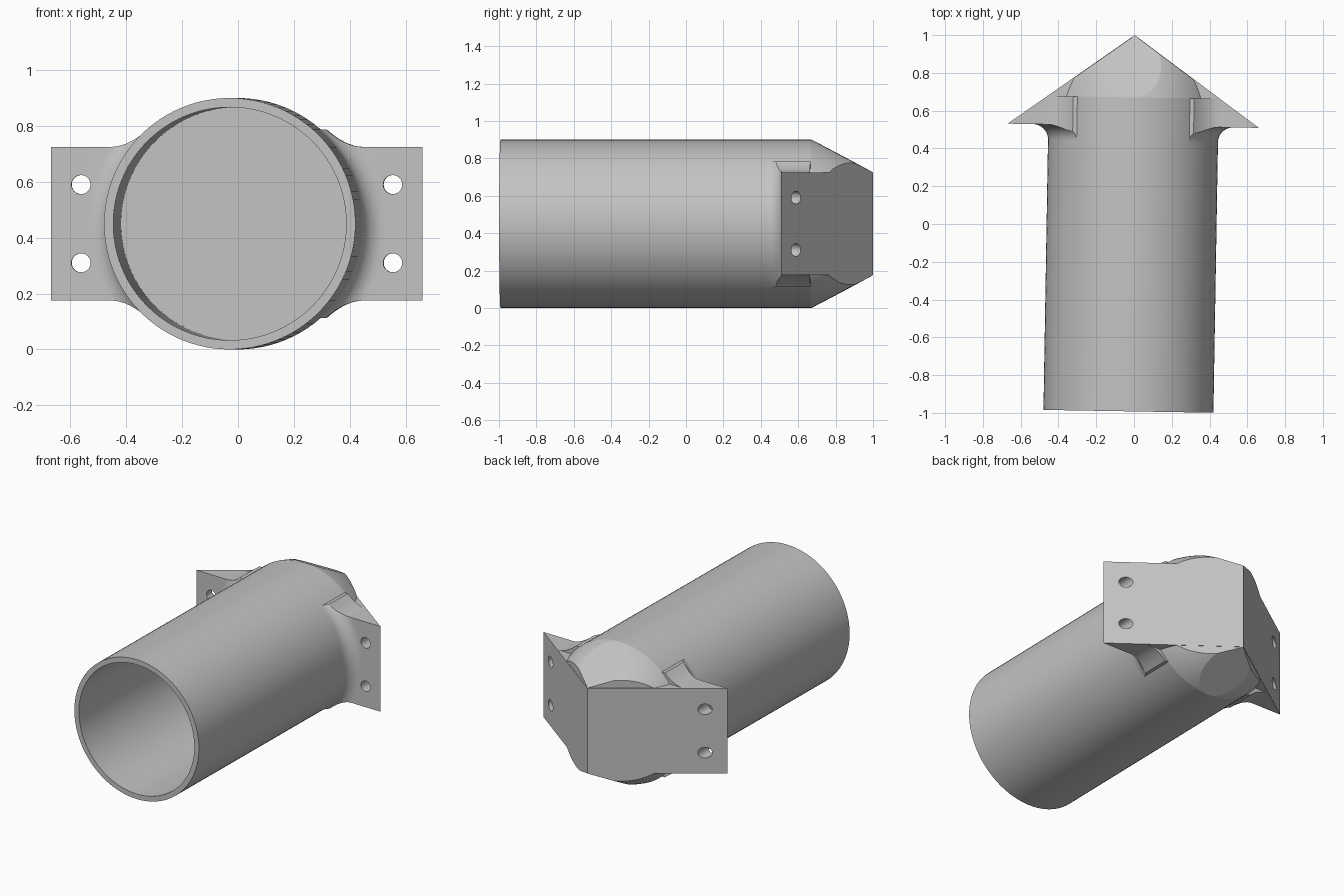
import bpy, bmesh, math
from mathutils import Vector, Matrix

if "Cube" in bpy.data.objects:
    bpy.data.objects.remove(bpy.data.objects["Cube"])

R, WALL_IN = 0.45, 0.417        # tube radii
SHOULDER, FLOOR, MOUTH = 0.67, 0.66, -0.992
HALF_W, TIP_Y, HALF_H = 0.665, 0.52, 0.275   # wedge bracket

grey = bpy.data.materials.new("light grey")
grey.use_nodes = True
grey.diffuse_color = (0.55, 0.55, 0.55, 1)
grey.node_tree.nodes["Principled BSDF"].inputs["Base Color"].default_value = grey.diffuse_color


def make(name, bm):
    bmesh.ops.remove_doubles(bm, verts=bm.verts, dist=1e-5)
    bmesh.ops.recalc_face_normals(bm, faces=bm.faces)
    me = bpy.data.meshes.new(name)
    bm.to_mesh(me)
    bm.free()
    me.materials.append(grey)
    ob = bpy.data.objects.new(name, me)
    bpy.context.collection.objects.link(ob)
    return ob


def revolve(profile, closed, n=96):
    """Turn (radius, y) points around the y axis."""
    bm = bmesh.new()
    rings = []
    for i in range(n):
        a = 2 * math.pi * i / n
        rings.append([bm.verts.new((r * math.cos(a), y, r * math.sin(a))) for r, y in profile])
    m = len(profile)
    for i in range(n):
        p, q = rings[i], rings[(i + 1) % n]
        for j in range(m if closed else m - 1):
            k = (j + 1) % m
            bm.faces.new((p[j], p[k], q[k], q[j]))
    bmesh.ops.remove_doubles(bm, verts=bm.verts, dist=1e-5)
    bmesh.ops.dissolve_degenerate(bm, edges=bm.edges, dist=1e-5)
    return bm


def prism(points, offset):
    """Extrude a flat outline by an offset vector."""
    bm = bmesh.new()
    face = bm.faces.new([bm.verts.new(p) for p in points])
    ext = bmesh.ops.extrude_face_region(bm, geom=[face])
    verts = [v for v in ext["geom"] if isinstance(v, bmesh.types.BMVert)]
    bmesh.ops.translate(bm, verts=verts, vec=offset)
    return bm


def slice_off(bm, co, no):
    """Cut along a plane and close the cut."""
    geom = bm.verts[:] + bm.edges[:] + bm.faces[:]
    cut = bmesh.ops.bisect_plane(bm, geom=geom, dist=1e-6, plane_co=co, plane_no=no, clear_outer=True)
    edges = [e for e in cut["geom_cut"] if isinstance(e, bmesh.types.BMEdge) and e.is_boundary]
    if edges:
        bmesh.ops.holes_fill(bm, edges=edges, sides=0)


def boolean(ob, other, op):
    mod = ob.modifiers.new("cut", 'BOOLEAN')
    mod.operation, mod.object, mod.solver = op, other, 'EXACT'
    dg = bpy.context.evaluated_depsgraph_get()
    me = bpy.data.meshes.new_from_object(ob.evaluated_get(dg))
    ob.modifiers.clear()
    ob.data = me
    bpy.data.objects.remove(other)


def v_cut(bm, inset=0.0):
    for s in (-1, 1):
        slice_off(bm, Vector((0, 1 - inset, 0)), Vector((s * (1 - TIP_Y), HALF_W, 0)))


# Tube with closed end and gently domed shoulder
end = Vector((HALF_H, 1.0))
start = Vector((R, SHOULDER))
chord = end - start
bulge = Vector((chord.y, -chord.x)).normalized() * 0.024
dome = []
for i in range(13):
    t = i / 12
    dome.append(tuple(start + chord * t + bulge * 4 * t * (1 - t)))
profile = [(0, FLOOR), (WALL_IN, FLOOR), (WALL_IN, MOUTH), (R, MOUTH)] + dome
profile += [(0.25, 1.05), (0, 1.05)]
bm = revolve(profile, False)
for s in (-1, 1):               # flat facets above and below the nose
    slice_off(bm, Vector((0, SHOULDER, s * R)), Vector((0, R - HALF_H, s * (1 - SHOULDER))))
v_cut(bm, 0.002)
tube = make("tube", bm)

# Wedge bracket
bracket = make("wedge_bracket", prism(
    [(0, 1, -HALF_H), (-HALF_W, TIP_Y, -HALF_H), (HALF_W, TIP_Y, -HALF_H)], (0, 0, 2 * HALF_H)))

# Web that flares from the bracket edges into the tube
quarter = [(0.54, HALF_H)]
for i in range(9):
    t = i / 8
    quarter.append((0.45 - 0.13 * t, HALF_H + 0.062 * t ** 1.9))
outline = quarter + [(-x, z) for x, z in reversed(quarter)]
outline += [(-x, -z) for x, z in quarter] + [(x, -z) for x, z in reversed(quarter)]
bm = prism([(x, 0.42, z) for x, z in outline], (0, SHOULDER - 0.42, 0))
v_cut(bm)
boolean(bracket, make("web", bm), 'UNION')

# Concave fillet between the tube and the bracket's flat front
F = 0.08
arc = [(R + F - F * math.cos(a), TIP_Y - F + F * math.sin(a))
       for a in (math.pi / 2 * i / 10 for i in range(11))]
boolean(bracket, make("fillet_cutter", revolve([(R, 0.3)] + arc + [(0.9, TIP_Y), (0.9, 0.3)], True)), 'DIFFERENCE')

# Keep the bore clear
boolean(bracket, make("bore_cutter", revolve(
    [(0, 0.2), (0.435, 0.2), (0.435, 0.664), (0, 0.664)], False)), 'DIFFERENCE')

# Bolt holes
for x in (-0.558, 0.558):
    for z in (-0.14, 0.14):
        bm = revolve([(0, 0.3), (0.034, 0.3), (0.034, 0.9), (0, 0.9)], False, 32)
        bmesh.ops.translate(bm, verts=bm.verts, vec=(x, 0, z))
        boolean(bracket, make("hole_cutter", bm), 'DIFFERENCE')

# Slight turn about the nose, stand on the ground, shade
turn = (Matrix.Translation((0.004, 1, R)) @ Matrix.Rotation(-0.0168, 4, 'Z')
        @ Matrix.Translation((0, -1, 0)))
bpy.ops.object.select_all(action='DESELECT')
for ob in (tube, bracket):
    ob.data.transform(turn)
    ob.select_set(True)
    bpy.context.view_layer.objects.active = ob
bpy.ops.object.shade_smooth_by_angle(angle=math.radians(12))
